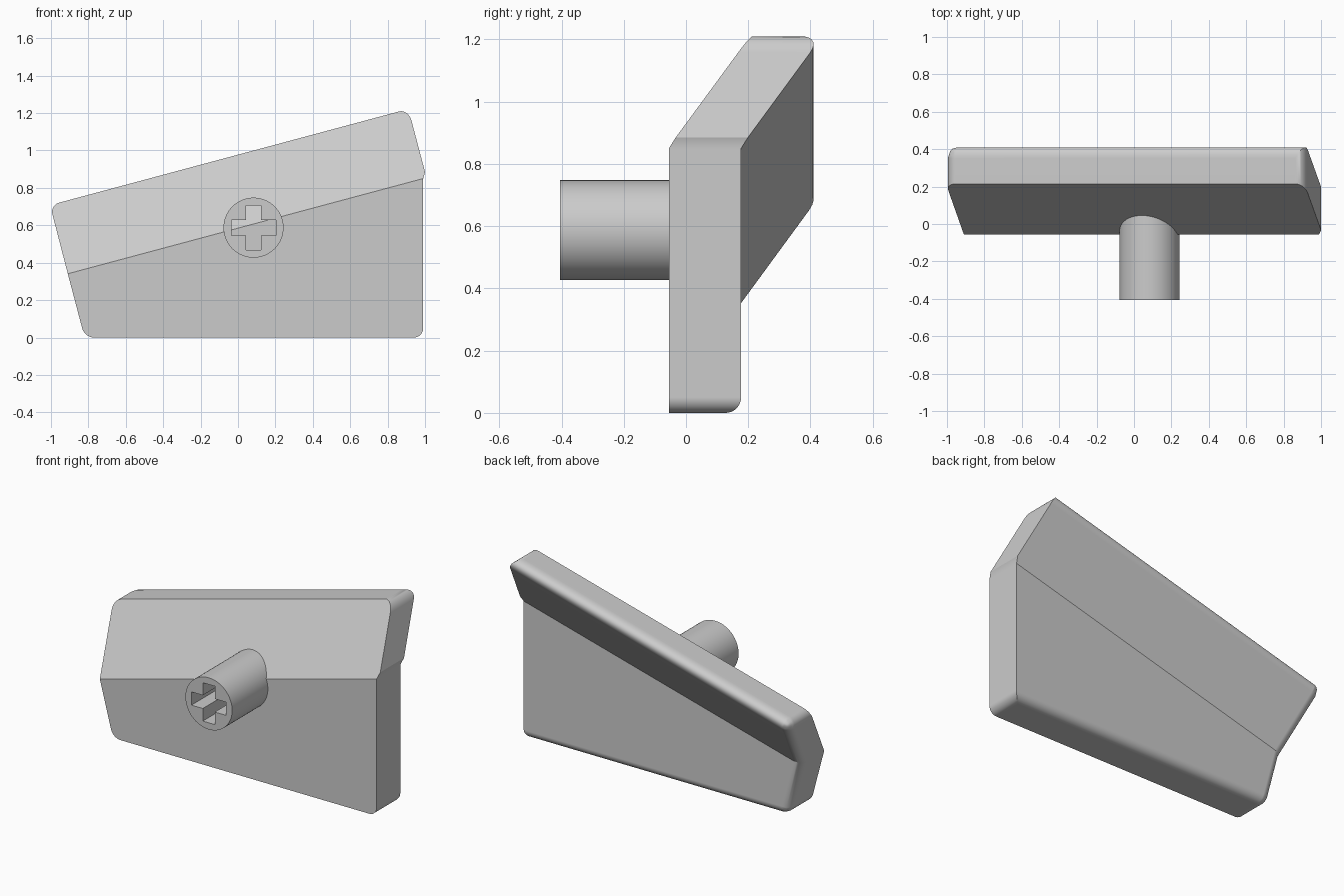
import bpy
import bmesh
import math
from mathutils import Matrix, Vector

cube = bpy.data.objects.get("Cube")
if cube:
    bpy.data.objects.remove(cube)

# Single grey material
grey = bpy.data.materials.new("light_grey")
grey.use_nodes = True
colour = (0.6, 0.6, 0.6, 1)
grey.diffuse_color = colour
grey.node_tree.nodes["Principled BSDF"].inputs["Base Color"].default_value = colour

FRONT, BACK = -0.055, 0.177
TILT = math.radians(15)
LEAN = 0.71
CREASE_Z = 0.585
RADIUS = 0.05
STEM = Vector((0.083, 0, 0.5875))


def to_object(bm, name):
    bmesh.ops.recalc_face_normals(bm, faces=bm.faces)
    mesh = bpy.data.meshes.new(name)
    bm.to_mesh(mesh)
    bm.free()
    obj = bpy.data.objects.new(name, mesh)
    bpy.context.collection.objects.link(obj)
    mesh.materials.append(grey)
    return obj


def finish(obj, modifier):
    bpy.ops.object.select_all(action="DESELECT")
    bpy.context.view_layer.objects.active = obj
    obj.select_set(True)
    bpy.ops.object.modifier_apply(modifier=modifier.name)
    bpy.ops.object.shade_smooth_by_angle(angle=math.radians(30))
    normals = obj.modifiers.new("flat_face_normals", "WEIGHTED_NORMAL")
    normals.keep_sharp = True


def lean(x, z):
    # Backward shift of everything above the slanted crease
    return LEAN * max(0, (z - CREASE_Z) * math.cos(TILT) - x * math.sin(TILT))


# Bent plate: outline runs round from the low end of the crease
outline = [(-0.91, 0.341), (-0.82, 0), (0.99, 0), (0.99, 0.85),
           (1.0, 0.885), (0.911, 1.222), (-1.005, 0.708)]
bm = bmesh.new()
weight = bm.edges.layers.float.new("bevel_weight_edge")
front, back = [[bm.verts.new((x, y + lean(x, z), z)) for x, z in outline]
               for y in (FRONT, BACK)]
for ring in (front, back):
    bm.faces.new(ring[:4])
    bm.faces.new([ring[0]] + ring[3:])
count = len(outline)
for i in range(count):
    j = (i + 1) % count
    bm.faces.new((front[i], front[j], back[j], back[i]))

# Rounded corners, and rounded rear edges except on the tall end
for i in (1, 2, 5, 6):
    bm.edges.get((front[i], back[i]))[weight] = 0.5
for i, j, w in ((0, 1, 0.5), (1, 2, 0.5), (5, 6, 0.96), (6, 0, 0.5)):
    bm.edges.get((back[i], back[j]))[weight] = w
plate = to_object(bm, "bent_plate")
bevel = plate.modifiers.new("rounding", "BEVEL")
bevel.limit_method = "WEIGHT"
bevel.width = 2 * RADIUS
bevel.segments = 8
bevel.use_clamp_overlap = False
finish(plate, bevel)

# Round stem, its rear end buried in the plate
STEM_FRONT, STEM_BACK = -0.405, 0.08
bm = bmesh.new()
bmesh.ops.create_cone(bm, cap_ends=True, segments=64, radius1=0.1605,
                      radius2=0.1605, depth=STEM_BACK - STEM_FRONT)
bmesh.ops.rotate(bm, verts=bm.verts, matrix=Matrix.Rotation(math.pi / 2, 3, "X"))
bmesh.ops.translate(bm, verts=bm.verts,
                    vec=STEM + Vector((0, (STEM_FRONT + STEM_BACK) / 2, 0)))
stem = to_object(bm, "round_stem")

# Cross-shaped socket running through the stem to the plate
LONG, SHORT = 0.119, 0.041
corner = [(LONG, -SHORT), (LONG, SHORT), (SHORT, SHORT)]
bm = bmesh.new()
cross = []
for turn in range(4):
    for x, z in corner:
        for _ in range(turn):
            x, z = -z, x
        cross.append(bm.verts.new(STEM + Vector((x, STEM_FRONT - 0.1, z))))
face = bm.faces.new(cross)
grown = bmesh.ops.extrude_face_region(bm, geom=[face])["geom"]
bmesh.ops.translate(bm, vec=(0, 0.8, 0),
                    verts=[g for g in grown if isinstance(g, bmesh.types.BMVert)])
cutter = to_object(bm, "cross_cutter")
cut = stem.modifiers.new("cross_socket", "BOOLEAN")
cut.operation = "DIFFERENCE"
cut.solver = "EXACT"
cut.object = cutter
finish(stem, cut)
bpy.data.objects.remove(cutter)
